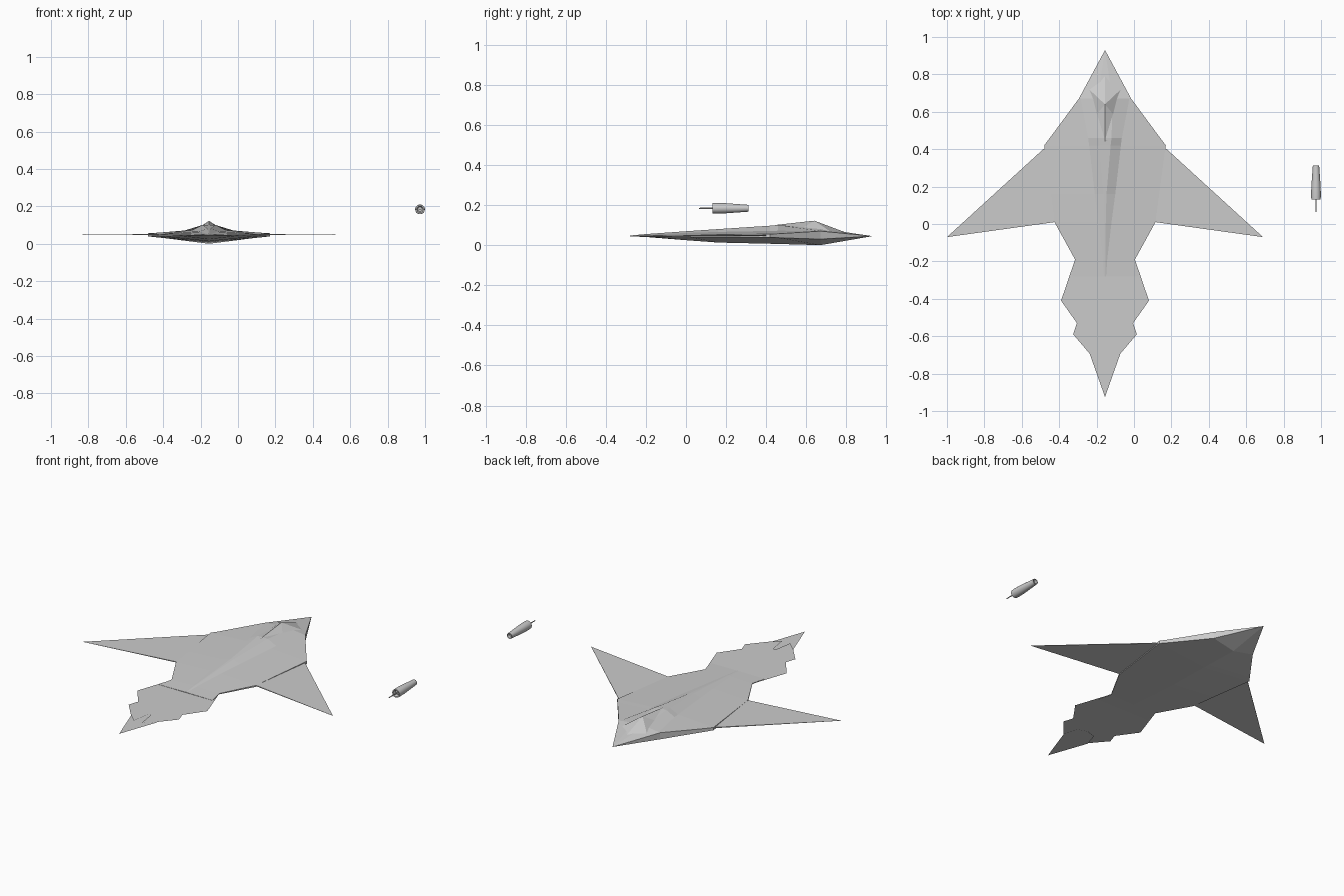
import bpy, bmesh, math

CX = -0.155   # aircraft centre line


def make(name, verts, faces, mirror=True, loc=(CX, 0, 0)):
    bm = bmesh.new()
    vs = [bm.verts.new(v) for v in verts]
    for f in faces:
        bm.faces.new([vs[i] for i in f])
    bmesh.ops.remove_doubles(bm, verts=bm.verts, dist=0.0005)
    bmesh.ops.recalc_face_normals(bm, faces=bm.faces)
    # single flat sheets face upwards
    bm.normal_update()
    if len(bm.faces) == 1 and bm.faces[:][0].normal.z < 0:
        bmesh.ops.reverse_faces(bm, faces=bm.faces)
    me = bpy.data.meshes.new(name)
    bm.to_mesh(me)
    bm.free()
    ob = bpy.data.objects.new(name, me)
    ob.location = loc
    bpy.context.collection.objects.link(ob)
    if mirror:
        m = ob.modifiers.new("Mirror", 'MIRROR')
        m.merge_threshold = 0.0005
    return ob


# Fuselage: half sections of keel, lower edge, upper edge, shoulder, ridge, spine
# (y, keel z, half width, low z, up z, shoulder x, z, ridge x, z)
sections = [
    (0.93, 0.045, 0.0, 0.045, 0.045, 0.0, 0.045, 0.0, 0.045),
    (0.67, 0.0, 0.14, 0.03, 0.07, 0.13, 0.071, 0.04, 0.083),
    (0.46, 0.006, 0.295, 0.037, 0.057, 0.09, 0.072, 0.035, 0.1),
    (0.42, 0.007, 0.325, 0.039, 0.056, 0.085, 0.071, 0.03, 0.097),
    (0.16, 0.013, 0.29, 0.041, 0.053, 0.055, 0.066, 0.008, 0.08),
    (0.01, 0.024, 0.27, 0.042, 0.051, 0.035, 0.061, 0.004, 0.07),
    (-0.19, 0.04, 0.16, 0.043, 0.048, 0.012, 0.053, 0.002, 0.056),
    (-0.28, 0.044, 0.18, 0.044, 0.046, 0.006, 0.047, 0.002, 0.048),
]
verts, faces = [], []
for y, kz, w, lz, uz, sx, sz, rx, rz in sections:
    verts += [(0, y, kz), (w, y, lz), (w, y, uz), (sx, y, sz), (rx, y, rz), (0, y, rz)]
for s in range(len(sections) - 1):
    a, b = s * 6, s * 6 + 6
    if s == 0:
        faces += [(a, b + i, b + i + 1) for i in range(5)]
    else:
        faces += [(a + i, b + i, b + i + 1, a + i + 1) for i in range(5)]
last = (len(sections) - 1) * 6
faces.append(tuple(range(last, last + 6)))
make("fuselage", verts, faces)

# Faceted canopy
make("canopy",
     [(0, 0.8, 0.062), (0.085, 0.72, 0.068), (0.05, 0.58, 0.084),
      (0.035, 0.46, 0.098), (0, 0.44, 0.1), (0, 0.64, 0.122)],
     [(0, 1, 5), (1, 2, 5), (2, 3, 4, 5)])

# Wings: thin wedges tapering to the tip
make("wing",
     [(0.2, 0.4, 0.046), (0.33, 0.4, 0.046), (0.27, 0.01, 0.046), (0.2, 0.01, 0.046),
      (0.2, 0.4, 0.051), (0.33, 0.4, 0.051), (0.27, 0.01, 0.051), (0.2, 0.01, 0.051),
      (0.845, -0.07, 0.049)],
     [(0, 1, 2, 3), (4, 5, 6, 7), (1, 2, 8), (5, 6, 8), (1, 5, 8), (2, 6, 8),
      (0, 1, 5, 4), (2, 3, 7, 6), (0, 3, 7, 4)])

# Flat stepped tail sheet with the notch in its end
outline = [(0, -0.15), (0.16, -0.19), (0.235, -0.41), (0.15, -0.53), (0.17, -0.59),
           (0.085, -0.69), (0.027, -0.745), (0.008, -0.63), (0, -0.63)]
make("tail_plate", [(x, y, 0.045) for x, y in outline], [tuple(range(len(outline)))])

# Pointed tail paddle under the notch
paddle = [(0, -0.58), (0.06, -0.6), (0.085, -0.685), (0, -0.925)]
make("tail_paddle", [(x, y, 0.04) for x, y in paddle], [(0, 1, 2, 3)])


# Detached pod: turned profile of (radius, y)
def lathe(name, prof, n):
    vs = [(r * math.cos(2 * math.pi * k / n), y, r * math.sin(2 * math.pi * k / n))
          for r, y in prof for k in range(n)]
    fs = [(i * n + k, i * n + (k + 1) % n, (i + 1) * n + (k + 1) % n, (i + 1) * n + k)
          for i in range(len(prof) - 1) for k in range(n)]
    fs += [tuple(range(n)), tuple(range((len(prof) - 1) * n, len(prof) * n))]
    ob = make(name, vs, fs, False, (0.973, 0, 0.184))
    bpy.ops.object.select_all(action='DESELECT')
    ob.select_set(True)
    bpy.context.view_layer.objects.active = ob
    bpy.ops.object.shade_smooth_by_angle(angle=math.radians(30))
    return ob


lathe("pod_body", [(0.012, 0.145), (0.018, 0.132), (0.025, 0.132), (0.026, 0.15),
                   (0.025, 0.2), (0.017, 0.312), (0.013, 0.312), (0.011, 0.295)], 20)
lathe("pod_rod", [(0.0025, 0.065), (0.0035, 0.15)], 8)
